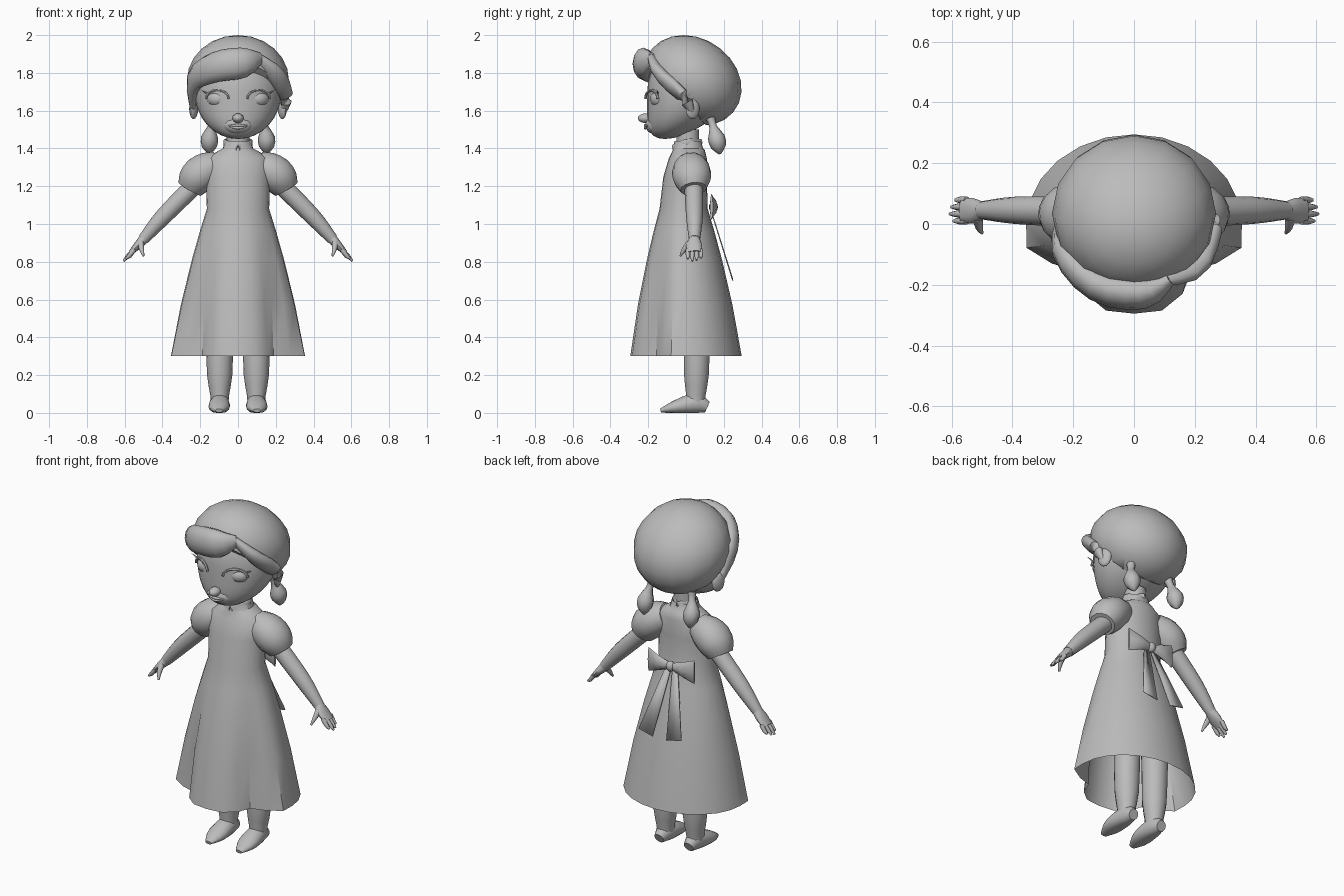
import bpy, bmesh, math
from mathutils import Vector

if "Cube" in bpy.data.objects:
    bpy.data.objects.remove(bpy.data.objects["Cube"], do_unlink=True)

GREY = (.5, .5, .5, 1)
clay = bpy.data.materials.new("plain_grey")
clay.use_nodes = True
clay.diffuse_color = GREY
clay.node_tree.nodes["Principled BSDF"].inputs["Base Color"].default_value = GREY


def finish(name, bm, angle=50):
    bmesh.ops.recalc_face_normals(bm, faces=bm.faces)
    mesh = bpy.data.meshes.new(name)
    bm.to_mesh(mesh)
    bm.free()
    mesh.materials.append(clay)
    ob = bpy.data.objects.new(name, mesh)
    bpy.context.collection.objects.link(ob)
    bpy.ops.object.select_all(action="DESELECT")
    ob.select_set(True)
    bpy.context.view_layer.objects.active = ob
    bpy.ops.object.shade_smooth_by_angle(angle=math.radians(angle))
    return ob


def skin(rings, capped):
    """Join closed rings of points into a surface."""
    bm = bmesh.new()
    loops = [[bm.verts.new(point) for point in ring] for ring in rings]
    count = len(loops[0])
    for lower, upper in zip(loops, loops[1:]):
        for i in range(count):
            j = (i + 1) % count
            bm.faces.new((lower[i], lower[j], upper[j], upper[i]))
    if capped:
        bm.faces.new(loops[0])
        bm.faces.new(loops[-1])
    return bm


def spline(points, fraction):
    """Sample a smooth curve that passes through the points."""
    last = len(points) - 1
    place = fraction * last
    i = min(int(place), last - 1)
    t = place - i
    a, b, c, d = (Vector(points[max(0, min(last, k))]) for k in range(i - 1, i + 3))
    return b + ((c - a) + (a * 2 - b * 5 + c * 4 - d + (b * 3 - a - c * 3 + d) * t) * t) * t / 2


def sweep(name, path, across, thick=None, side=1, facing=(0, 1, 0), sides=12, steps=8):
    """Sweep an ellipse along a smooth path; across is its radius along facing."""
    def radius(radii, fraction):
        return spline([(r, 0) for r in radii], fraction).x

    fractions = [i / steps for i in range(steps + 1)]
    centres = [spline(path, f) for f in fractions]
    rings = []
    for i, (centre, f) in enumerate(zip(centres, fractions)):
        along = (centres[min(i + 1, steps)] - centres[max(i - 1, 0)]).normalized()
        normal = along.cross(Vector(facing)).normalized()
        u = normal.cross(along) * radius(across, f)
        v = normal * radius(thick or across, f)
        ring = []
        for k in range(sides):
            turn = math.tau * k / sides
            p = centre + u * math.cos(turn) + v * math.sin(turn)
            ring.append((p.x * side, p.y, max(p.z, 0)))
        rings.append(ring)
    return finish(name, skin(rings, True))


def ball(size, segments=16, rows=10):
    bm = bmesh.new()
    bmesh.ops.create_uvsphere(bm, u_segments=segments, v_segments=rows, radius=1)
    bmesh.ops.scale(bm, verts=bm.verts, vec=size)
    return bm


def place(name, bm, location, turn=0):
    ob = finish(name, bm)
    ob.location, ob.rotation_euler.z = location, turn
    return ob


def level_ring(z, width, front, back, pleat=0):
    """Level ellipse; pleat draws some corners in to make the skirt folds."""
    folds = {2: -.1, 3: -.25, 4: -.12, 5: .03}
    ring = []
    for i in range(24):
        turn = math.tau * i / 24
        fold = 1 + pleat * folds.get(min(i, 24 - i), 0)
        middle, depth = (front + back) / 2, (back - front) / 2
        ring.append((fold * width * math.sin(turn), middle - fold * depth * math.cos(turn), z))
    return ring


# Dress: flared, pleated skirt running up into the bodice and standing collar
HEM, WAIST = Vector((.3, .355, -.295, .295)), Vector((1.08, .165, -.14, .115))
rings = []
for drop in (1, .65, .35, .15, 0):
    z, width, front, back = WAIST.lerp(HEM, drop)
    belly = .06 * drop * (1 - drop)
    rings.append(level_ring(z, width + belly, front - belly, back + belly, drop))
for row in ((1.25, .17, -.12, .11), (1.35, .165, -.09, .11), (1.39, .1, -.07, .1),
            (1.4, .08, -.07, .09), (1.44, .07, -.06, .08)):
    rings.append(level_ring(*row))
finish("dress", skin(rings, False), 40)
sweep("neck", [(0, .01, 1.38), (0, .01, 1.5)], [.06, .06], facing=(1, 0, 0))

# Head: an egg whose lower half slides forward to make the jaw
head = ball((.23, .205, .25), 28, 16)
for v in head.verts:
    if v.co.z < 0:
        v.co.y -= 1.8 * v.co.z ** 2
place("head", head, (0, 0, 1.7))
place("nose", ball((.03, .04, .025)), (0, -.215, 1.56))
place("muzzle", ball((.08, .05, .05)), (0, -.165, 1.525))
for name, z in (("upper_lip", 1.522), ("lower_lip", 1.508)):
    sweep(name, [(-.055, -.205, 1.52), (0, -.215, z), (.055, -.205, 1.52)],
          [.002, .008, .002], sides=8, facing=(0, 0, 1))

# Hair cap: leans forward at the crown and back at the nape, sliced at the hairline
hair = ball((.27, .255, .24), 16, 12)
for v in hair.verts:
    v.co.y -= .2 * v.co.z
bmesh.ops.bisect_plane(hair, geom=hair.verts[:] + hair.edges[:] + hair.faces[:],
                       plane_co=(0, -.235, .07), plane_no=(0, .7, .7), clear_inner=True)
bmesh.ops.holes_fill(hair, edges=[e for e in hair.edges if e.is_boundary])
place("hair_cap", hair, (0, .035, 1.76))

# Swept fringe and the roll on the other side of the parting
sweep("fringe", [(.12, -.18, 1.88), (.03, -.225, 1.855), (-.12, -.2, 1.83),
                 (-.23, -.09, 1.76), (-.24, .03, 1.6)],
      [.03, .08, .08, .06, .015], [.02, .055, .055, .04, .012], facing=(0, 0, 1), steps=12)
sweep("side_roll", [(.1, -.18, 1.88), (.2, -.135, 1.79), (.255, -.01, 1.67), (.24, .03, 1.59)],
      [.03, .05, .04, .015], [.02, .035, .03, .012], facing=(0, -.6, .8))

for side, label in ((1, "left"), (-1, "right")):
    # Eye with its lid and lash, and the ear
    place(label + "_eye", ball((.056, .045, .043)), (side * .11, -.143, 1.662), side * .4)
    lid = []
    for k in range(7):
        turn = math.pi * k / 6
        reach = math.cos(turn)
        lid.append((.11 + .06 * reach, -.183 + .032 * reach, 1.664 + .045 * math.sin(turn)))
    sweep(label + "_upper_lid", lid, [.007, .007], side=side, sides=6)
    sweep(label + "_lash", [(.16, -.15, 1.69), (.18, -.15, 1.7), (.195, -.155, 1.71)],
          [.006, .001], side=side, sides=6, steps=3)
    place(label + "_ear", ball((.02, .04, .055), 12, 8), (side * .235, .035, 1.61), side * .4)

    # Pigtail
    sweep(label + "_pigtail", [(.13, .13, 1.56), (.15, .16, 1.46), (.15, .18, 1.37)],
          [.025, .02, .045, .04, .006], side=side, sides=8)

    # Puffed sleeve and arm
    sweep(label + "_sleeve", [(.1, .025, 1.32), (.2, .03, 1.265), (.255, .04, 1.185)],
          [.07, .1, .1, .07], [.07, .095, .095, .07], side, sides=14)
    sweep(label + "_arm", [(.2, .04, 1.235), (.39, .045, 1.045), (.5, .045, .92)],
          [.05, .045, .03], side=side)

    # Hand, four fingers and thumb
    sweep(label + "_hand", [(.495, .045, .925), (.53, .043, .887), (.567, .045, .85)],
          [.028, .042, .038], [.028, .022, .013], side)
    for k in range(4):
        y, reach = .01 + .023 * k, .06 - .012 * abs(k - 1.3)
        sweep(f"{label}_finger_{k + 1}",
              [(.55, y, .865), (.55 + reach * .6, y, .83), (.55 + reach, y, .865 - reach * 1.1)],
              [.012, .011, .005], side=side, sides=8, steps=4)
    sweep(label + "_thumb", [(.515, .02, .9), (.51, -.01, .865), (.5, -.03, .83)],
          [.018, .013, .005], side=side, sides=8, steps=4)

    # Leg and foot
    sweep(label + "_leg", [(.097, .05, .04), (.097, .055, .2), (.097, .06, .6)],
          [.047, .05, .067, .072, .08], [.05, .053, .067, .072, .08], side, (1, 0, 0), 14)
    sweep(label + "_foot", [(.097, .113, .03), (.097, .05, .05), (.1, -.06, .03), (.1, -.135, .012)],
          [.03, .05, .055, .02], [.03, .055, .035, .01], side, (1, 0, 0), 14)

    # Bow loop and trailing ribbon
    sweep(label + "_bow_loop", [(.01, .14, 1.09), (.08, .145, 1.09), (.15, .135, 1.09)],
          [.015, .022, .008], [.02, .045, .07], side, sides=8, steps=4)
    ribbon = bmesh.new()
    corners = ((.005, .13, 1.07), (.04, .13, 1.07), (.14, .24, .72), (.045, .245, .7))
    ribbon.faces.new([ribbon.verts.new((side * x, y, z)) for x, y, z in corners])
    tail = finish(label + "_bow_tail", ribbon)
    tail.modifiers.new("thickness", "SOLIDIFY").thickness = .006

    # Collar edge, meeting its twin in a small notch at the throat
    sweep(label + "_collar", [(.004, -.068, 1.4), (.072, .005, 1.43), (0, .082, 1.43)],
          [.02, .02], [.006, .006], side, (0, 0, 1), 8)
place("bow_knot", ball((.026, .024, .03), 8, 6), (0, .145, 1.09))
